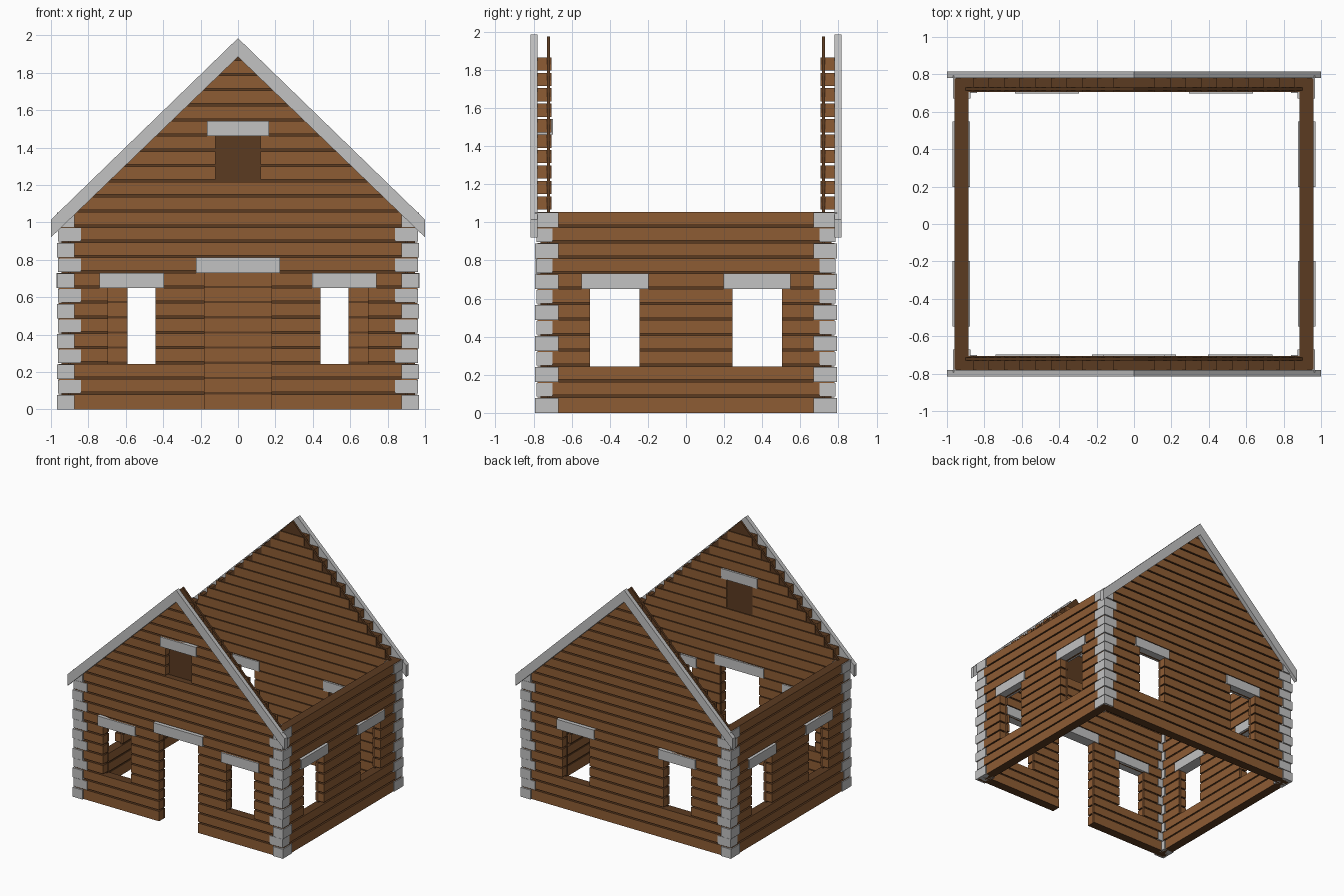
import bpy, bmesh

cube = bpy.data.objects.get("Cube")
if cube:
    bpy.data.objects.remove(cube, do_unlink=True)


def material(name, rgb):
    m = bpy.data.materials.new(name)
    m.use_nodes = True
    m.diffuse_color = (*rgb, 1)
    m.node_tree.nodes["Principled BSDF"].inputs["Base Color"].default_value = (*rgb, 1)
    return m


BROWN = material("plank brown", (0.27, 0.107, 0.034))
DARK = material("dark brown", (0.105, 0.043, 0.015))
STONE = material("stone grey", (0.54, 0.54, 0.54))

P = 1.055 / 13      # height of one plank course
GAP = 0.012         # dark groove between courses
WALL_ROWS, GABLE_ROWS = 13, 23
PEAK = 1.975

# Each side maps (along, outward, up) to model axes
SIDES = {
    "front": lambda u, w, z: (u, -w, z),
    "back": lambda u, w, z: (u, w, z),
    "right": lambda u, w, z: (-w, u, z),
    "left": lambda u, w, z: (w, u, z),
}


def prism(bm, place, outline, w0, w1):
    """Extrude an (along, up) outline through the wall thickness."""
    a = [bm.verts.new(place(u, w0, z)) for u, z in outline]
    b = [bm.verts.new(place(u, w1, z)) for u, z in outline]
    bm.faces.new(a)
    bm.faces.new(b[::-1])
    n = len(a)
    for i in range(n):
        j = (i + 1) % n
        bm.faces.new((a[j], a[i], b[i], b[j]))


def block(bm, place, u0, u1, w0, w1, z0, z1):
    prism(bm, place, [(u0, z0), (u1, z0), (u1, z1), (u0, z1)], w0, w1)


def finish(bm, name, mats):
    bmesh.ops.recalc_face_normals(bm, faces=bm.faces)
    # Plank tops and undersides take the second colour
    if len(mats) > 1:
        for f in bm.faces:
            f.material_index = int(abs(f.normal.z) > 0.7)
    mesh = bpy.data.meshes.new(name)
    bm.to_mesh(mesh)
    bm.free()
    for m in mats:
        mesh.materials.append(m)
    ob = bpy.data.objects.new(name, mesh)
    bpy.context.collection.objects.link(ob)


def spans(half, holes, row):
    """Solid stretches of one course between the openings."""
    edges = [-half]
    for u0, u1, r0, r1, *_ in sorted(holes):
        if r0 <= row < r1:
            edges += [u0, u1]
    edges.append(half)
    return zip(edges[::2], edges[1::2])


def core_half(z):
    return 0.9 * (PEAK - z) / (PEAK - 1.055)


def build_wall(name, half, outer, holes, gable):
    place = SIDES[name]
    inner = outer - 0.075
    planks, core, lintels = bmesh.new(), bmesh.new(), bmesh.new()
    for row in range(GABLE_ROWS if gable else WALL_ROWS):
        z0, z1 = row * P, (row + 1) * P
        low = z0 + GAP if row else 0
        # Gable courses step in along the roof slope
        length = half if row < WALL_ROWS else (1.985 - z1) / 0.975 - 0.01
        for u0, u1 in spans(length, holes, row):
            block(planks, place, u0, u1, outer - 0.05, outer, low, z1)
            block(planks, place, u0, u1, inner, inner + 0.008, low, z1)
        if row < WALL_ROWS:
            for u0, u1 in spans(half - 0.01, holes, row):
                block(core, place, u0, u1, inner + 0.008, outer - 0.05, z0, z1)
    # Solid dark panel inside the gable, closing the attic window
    if gable:
        zb = WALL_ROWS * P
        b = core_half(zb)
        prism(core, place, [(-b, zb), (b, zb), (0, PEAK)], inner + 0.008, outer - 0.05)
    # Lintel over every opening
    for u0, u1, r0, r1 in holes:
        block(lintels, place, u0 - 0.045, u1 + 0.045, inner - 0.008, outer + 0.01,
              r1 * P, (r1 + 1) * P)
    finish(planks, name + "_planks", [BROWN, DARK])
    finish(core, name + "_wall_core", [DARK])
    finish(lintels, name + "_lintels", [STONE])


# Openings: along from, along to, first course, course above
def window_pair(a, b):
    return [(-b, -a, 3, 8), (a, b, 3, 8)]


front_holes = window_pair(0.44, 0.695) + [(-0.18, 0.18, 0, 9), (-0.12, 0.12, 15, 18)]
build_wall("front", 0.955, 0.78, front_holes, True)
build_wall("back", 0.955, 0.78, window_pair(0.34, 0.592), True)
for side in ("left", "right"):
    build_wall(side, 0.775, 0.96, window_pair(0.243, 0.503), False)

# Corner stones, alternating long and short
for sx, xname in ((1, "left"), (-1, "right")):
    for sy, yname in ((-1, "front"), (1, "back")):
        bm = bmesh.new()
        corner = lambda u, w, z: (sx * u, sy * w, z)
        for row in range(WALL_ROWS):
            z0, z1 = row * P, (row + 1) * P - 0.003
            if row % 2 == 0:
                block(bm, corner, 0.875, 0.968, 0.67, 0.793, z0, z1)
            else:
                block(bm, corner, 0.84, 0.962, 0.70, 0.786, z0 + 0.005, z1 - 0.002)
        finish(bm, f"{yname}_{xname}_corner_stones", [STONE])

# Sloping boards along the gable edges
for name in ("front", "back"):
    bm = bmesh.new()
    for s in (-1, 1):
        prism(bm, SIDES[name],
              [(0, 1.985), (s, 1.015), (s, 0.92), (0, 1.885)], 0.78, 0.815)
    finish(bm, name + "_gable_trim", [STONE])
